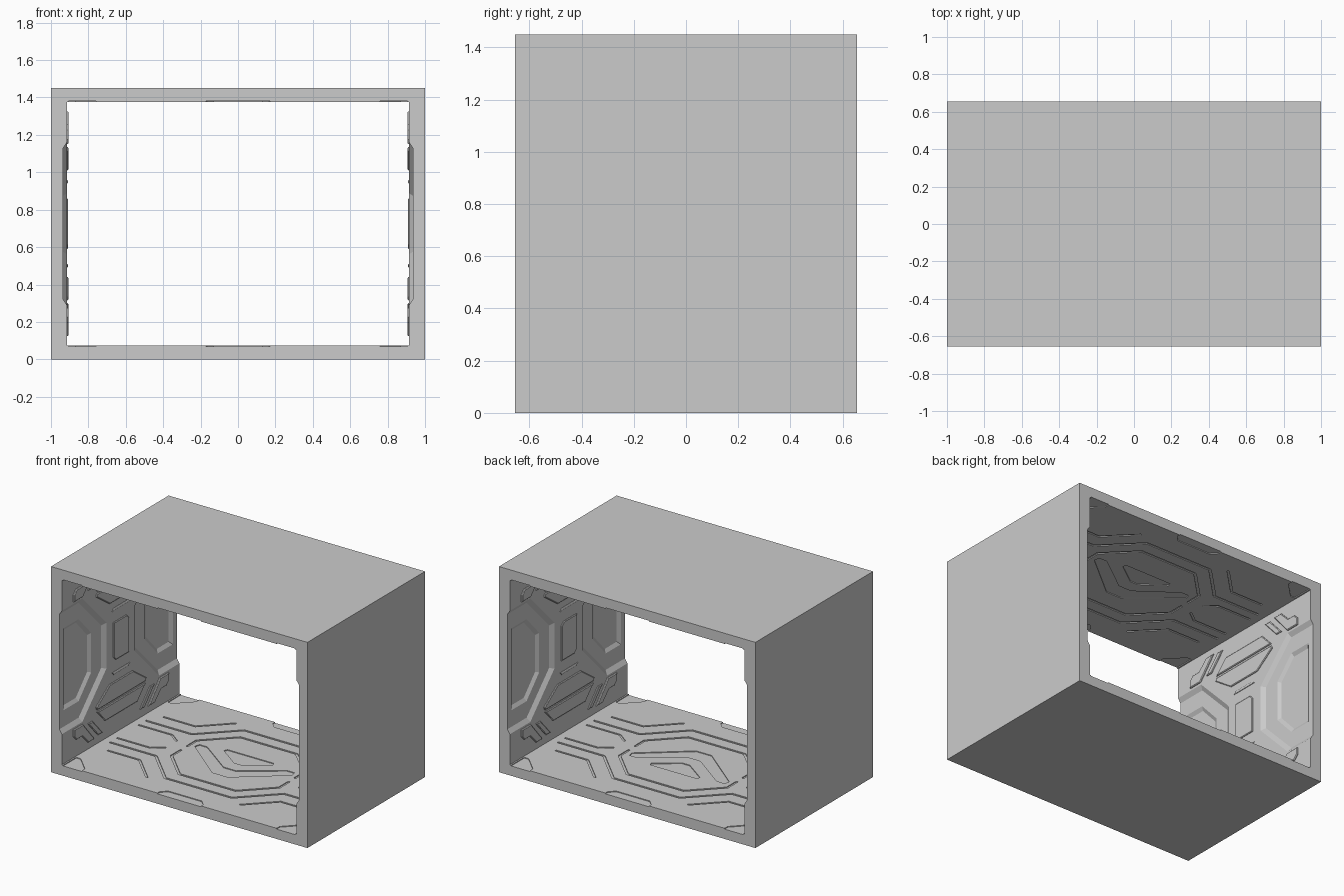
import bpy, bmesh
from mathutils import Vector

if "Cube" in bpy.data.objects:
    bpy.data.objects.remove(bpy.data.objects["Cube"])

HX, HY, H = 1.0, 0.655, 1.45      # outer half width, half depth, height
IX, MID, IZ = 0.915, 0.725, 0.65  # inner half width, middle height, inner half height


def offset(pts, d, closed=True):
    """Mitred parallel copy of a 2D path, shifted to its left by d."""
    out, n = [], len(pts)
    P = [Vector(p) for p in pts]
    for i in range(n):
        dirs = []
        if closed or i > 0:
            dirs.append((P[i] - P[i - 1]).normalized())
        if closed or i < n - 1:
            dirs.append((P[(i + 1) % n] - P[i]).normalized())
        ns = [Vector((-t.y, t.x)) for t in dirs]
        m = sum(ns, Vector((0, 0))).normalized()
        out.append(tuple(P[i] + m * d / max(0.3, m.dot(ns[0]))))
    return out


def strip(path, w):
    return offset(path, -w / 2, False) + offset(path, w / 2, False)[::-1]


def prism(bm, lower, upper, place, d0, d1):
    a = [bm.verts.new(place(p, d0)) for p in lower]
    b = [bm.verts.new(place(p, d1)) for p in upper]
    n = len(a)
    bm.faces.new(a)
    bm.faces.new(b[::-1])
    for i in range(n):
        bm.faces.new((a[i], a[(i + 1) % n], b[(i + 1) % n], b[i]))


def finish(bm, name):
    bmesh.ops.recalc_face_normals(bm, faces=bm.faces[:])
    me = bpy.data.meshes.new(name)
    bm.to_mesh(me)
    bm.free()
    ob = bpy.data.objects.new(name, me)
    bpy.context.collection.objects.link(ob)
    return ob


def wall(s):    # 2D (y, height from middle), depth inward from the wall face
    return lambda p, d: (s * (IX - d), p[0], MID + p[1])


def deck(s):    # 2D (x, y), depth inward from the floor or ceiling face
    return lambda p, d: (p[0], p[1], MID + s * (IZ - d))


def flip(pts, a, b):
    q = [(x * a, y * b) for x, y in pts]
    return q if a * b > 0 else q[::-1]


SIGNS = (1, -1)

# Rectangular tube
bm = bmesh.new()
loops = []
for x, z in ((HX, H / 2), (IX, IZ)):
    for y in (-HY, HY):
        loops.append([bm.verts.new((a * x, y, MID + b * z))
                      for a, b in ((-1, -1), (1, -1), (1, 1), (-1, 1))])
for l0, l1 in ((0, 1), (2, 3), (0, 2), (1, 3)):
    for i in range(4):
        j = (i + 1) % 4
        bm.faces.new((loops[l0][i], loops[l0][j], loops[l1][j], loops[l1][i]))
shell = finish(bm, "corridor_shell")


def cut(bm, name):
    c = finish(bm, name)
    c.hide_render = True
    c.hide_viewport = True
    m = shell.modifiers.new(name, 'BOOLEAN')
    m.operation, m.solver, m.object = 'DIFFERENCE', 'EXACT', c


# Wide chamfered recesses at both ends of each wall
recess = [(0.19, -0.15), (0.44, -0.405), (0.8, -0.405), (0.8, 0.405), (0.44, 0.405), (0.19, 0.15)]
bm = bmesh.new()
for s in SIGNS:
    for e in SIGNS:
        r = flip(recess, e, 1)
        prism(bm, r, offset(r, -0.06), wall(s), -0.02, 0.02)
cut(bm, "wall_recess_cutter")

# Inner inset panel inside each recess
inset = [(0.30, -0.14), (0.44, -0.29), (0.61, -0.29), (0.61, 0.29), (0.44, 0.29), (0.30, 0.14)]
bm = bmesh.new()
for s in SIGNS:
    for e in SIGNS:
        r = flip(inset, e, 1)
        prism(bm, offset(r, 0.025), offset(r, -0.015), wall(s), -0.035, -0.01)
cut(bm, "wall_inset_cutter")

# Floor and ceiling grooves, chevron, triangle and edge notches
GROOVES = [
    [(-0.42, 0.03), (-0.42, 0.14), (-0.22, 0.34), (0.22, 0.34), (0.42, 0.14), (0.42, 0.03)],
    [(-0.86, 0.20), (-0.50, 0.20), (-0.26, 0.44), (0.26, 0.44), (0.50, 0.20), (0.86, 0.20)],
]
SIDE = [[(0.36, 0.50), (0.55, 0.31), (0.80, 0.31)], [(0.52, 0.06), (0.60, 0.12), (0.86, 0.12)]]
CHEVRON = [(-0.38, 0.06), (-0.06, -0.20), (0.06, -0.20), (0.38, 0.06), (0.37, 0.10),
           (0.31, 0.10), (0.05, -0.09), (-0.05, -0.09), (-0.31, 0.10), (-0.37, 0.10)]
TRIANGLE = [(-0.03, 0.0), (0.03, 0.0), (0.19, 0.115), (0.18, 0.14), (-0.18, 0.14), (-0.19, 0.115)]
EDGE = [(-0.17, 0.7), (-0.17, 0.63), (-0.13, 0.59), (0.13, 0.59), (0.17, 0.63), (0.17, 0.7)]
CORNER = [(0.76, 0.7), (0.76, 0.62), (0.87, 0.51), (0.905, 0.51), (0.905, 0.7)]
bm = bmesh.new()
for s in SIGNS:
    shapes = [CHEVRON, TRIANGLE]
    for b in SIGNS:
        shapes += [strip(flip(g, 1, b), 0.016) for g in GROOVES]
        shapes.append(flip(EDGE, 1, b))
        for a in SIGNS:
            shapes += [strip(flip(g, a, b), 0.014) for g in SIDE]
            shapes.append(flip(CORNER, a, b))
    for p in shapes:
        prism(bm, p, p, deck(s), -0.006, 0.01)
cut(bm, "deck_groove_cutter")

# Raised wall plates (y, height from middle), drawn counter-clockwise
CENTRE = [(-0.085, -0.11), (-0.06, -0.135), (0.085, -0.135), (0.085, 0.11), (0.06, 0.135), (-0.085, 0.135)]
UPPER = [(-0.27, -0.41), (0.27, -0.41), (0.28, -0.39), (0.13, -0.285), (-0.13, -0.285), (-0.28, -0.39)]
LOWER = [(-0.18, -0.52), (0.18, -0.52), (0.27, -0.425), (-0.27, -0.425)]
BAR = [(-0.08, -0.235), (0.08, -0.235), (0.1, -0.215), (-0.1, -0.215)]
SLANT_A = [(0.21, -0.59), (0.26, -0.59), (0.37, -0.47), (0.32, -0.47)]
SLANT_B = [(0.30, -0.60), (0.37, -0.60), (0.44, -0.53), (0.50, -0.53), (0.53, -0.50),
           (0.53, -0.45), (0.43, -0.45)]


def plates(name, pts, height, mirror_y=False, mirror_z=True):
    bm = bmesh.new()
    for s in SIGNS:
        for a in (SIGNS if mirror_y else (1,)):
            for b in (SIGNS if mirror_z else (1,)):
                p = flip(pts, a, b)
                prism(bm, p, p, wall(s), -0.002, height * 0.5)
                prism(bm, p, offset(p, 0.005), wall(s), height * 0.5, height)
    bmesh.ops.remove_doubles(bm, verts=bm.verts[:], dist=1e-5)
    inner = [f for f in bm.faces if all(len(e.link_faces) > 2 for e in f.edges)]
    inner = [f for f in inner if abs(abs(f.calc_center_median().x) - (IX - height * 0.5)) < 1e-4]
    bmesh.ops.delete(bm, geom=inner, context='FACES_ONLY')
    finish(bm, name)


plates("wall_centre_plates", CENTRE, 0.007, mirror_z=False)
plates("wall_trapezoid_plates", UPPER, 0.008)
plates("wall_lower_plates", LOWER, 0.008)
plates("wall_bars", BAR, 0.006)
plates("wall_slanted_strips", SLANT_A, 0.008, mirror_y=True)
plates("wall_corner_clips", SLANT_B, 0.01, mirror_y=True)
